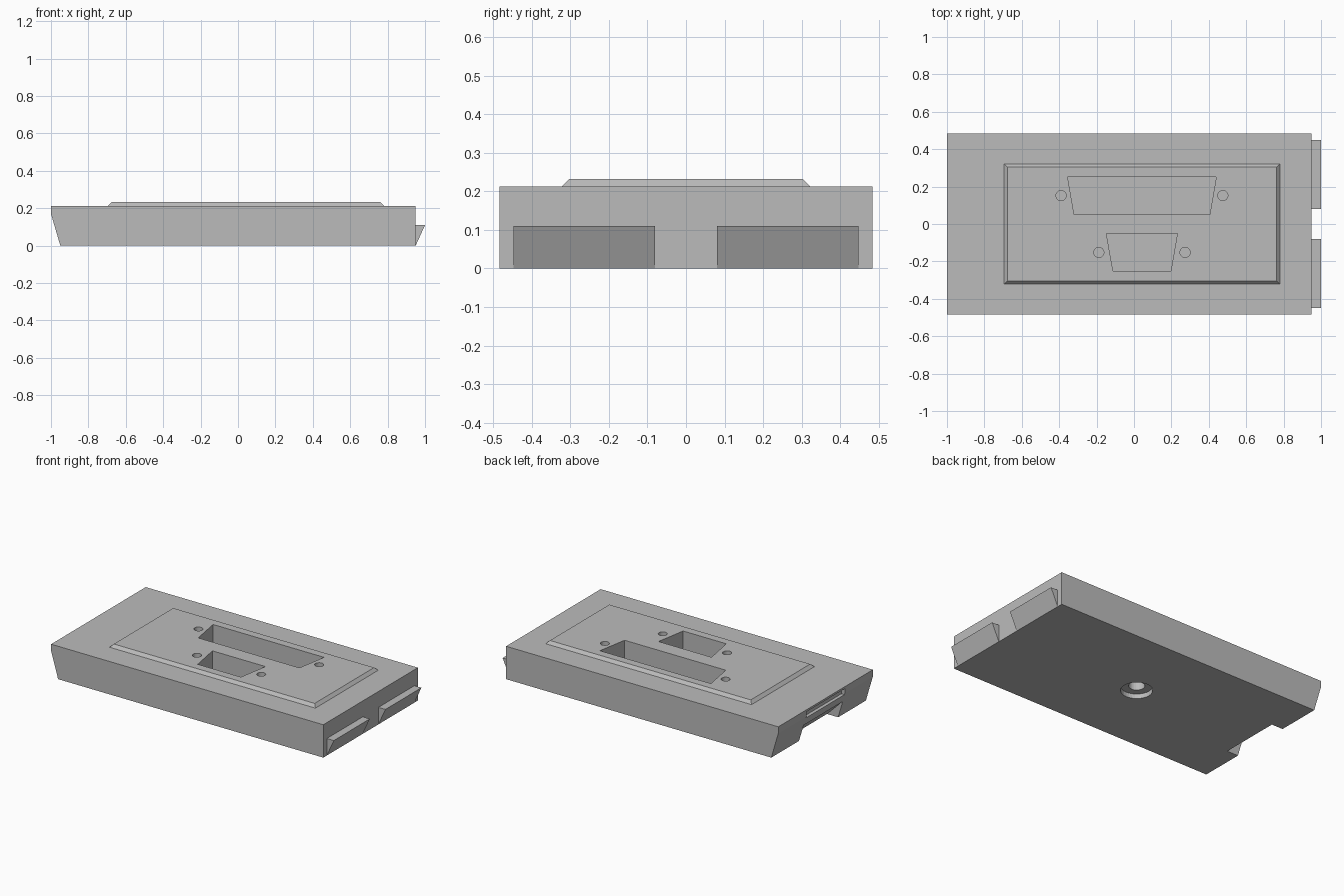
import bpy, bmesh, math
from mathutils import Vector

cube = bpy.data.objects.get("Cube")
if cube:
    bpy.data.objects.remove(cube, do_unlink=True)

grey = bpy.data.materials.new("plastic_grey")
grey.use_nodes = True
grey.diffuse_color = (0.5, 0.5, 0.5, 1)
grey.node_tree.nodes["Principled BSDF"].inputs["Base Color"].default_value = (0.5, 0.5, 0.5, 1)


def loft(name, lower, upper):
    """Closed solid between two matching outlines."""
    bm = bmesh.new()
    a = [bm.verts.new(p) for p in lower]
    b = [bm.verts.new(p) for p in upper]
    bm.faces.new(a[::-1])
    bm.faces.new(b)
    n = len(a)
    for i in range(n):
        j = (i + 1) % n
        bm.faces.new((a[i], a[j], b[j], b[i]))
    bmesh.ops.recalc_face_normals(bm, faces=bm.faces)
    mesh = bpy.data.meshes.new(name)
    bm.to_mesh(mesh)
    bm.free()
    mesh.materials.append(grey)
    obj = bpy.data.objects.new(name, mesh)
    bpy.context.collection.objects.link(obj)
    return obj


def along_y(name, outline, y0, y1):
    return loft(name, [(x, y0, z) for x, z in outline], [(x, y1, z) for x, z in outline])


def along_z(name, outline, z0, z1):
    return loft(name, [(x, y, z0) for x, y in outline], [(x, y, z1) for x, y in outline])


def circle(x, y, r, n=32):
    return [(x + r * math.cos(math.tau * i / n), y + r * math.sin(math.tau * i / n)) for i in range(n)]


def rect(x0, x1, y, z):
    return [(x0, -y, z), (x1, -y, z), (x1, y, z), (x0, y, z)]


def cut(targets, cutter):
    """Subtract the cutter, bake the result, discard the cutter."""
    for obj in targets:
        mod = obj.modifiers.new("cut", "BOOLEAN")
        mod.operation, mod.solver, mod.object = "DIFFERENCE", "EXACT", cutter
        bpy.context.view_layer.update()
        graph = bpy.context.evaluated_depsgraph_get()
        baked = bpy.data.meshes.new_from_object(obj.evaluated_get(graph))
        obj.modifiers.clear()
        obj.data = baked
    bpy.data.objects.remove(cutter, do_unlink=True)


TOP, FLOOR = 0.213, 0.05

# Main block with its undercut left end
body = along_y("body", [(-0.95, 0), (0.95, 0), (0.95, TOP), (-1, TOP), (-1, 0.17)], -0.484, 0.484)

# Raised panel with chamfered rim
panel = loft("raised_panel", rect(-0.695, 0.78, 0.322, TOP), rect(-0.677, 0.762, 0.304, 0.232))

# Connector openings
openings = [
    [(-0.355, 0.252), (-0.32, 0.05), (0.405, 0.05), (0.44, 0.252)],
    [(-0.148, -0.05), (-0.112, -0.252), (0.197, -0.252), (0.232, -0.05)],
]
for outline in openings:
    cut([body, panel], along_z("opening_cutter", outline, FLOOR, 0.3))

# Screw holes beside the openings
for x, y in [(-0.39, 0.152), (0.475, 0.152), (-0.188, -0.152), (0.273, -0.152)]:
    cut([body, panel], along_z("screw_cutter", circle(x, y, 0.027), FLOOR, 0.3))

# Counterbored hole underneath
cut([body], along_z("counterbore_cutter", circle(-0.02, 0, 0.093), -0.1, 0.03))
cut([body], along_z("bore_cutter", circle(-0.02, 0, 0.047), -0.1, 0.13))

# Wedge notch and shallow slot in the left end
cut([body], along_y("notch_cutter", [(-0.87, 0), (-0.98, 0.11), (-1.1, 0.11), (-1.1, -0.1), (-0.87, -0.1)], -0.2, 0.2))
cut([body], along_y("slot_cutter", [(-0.975, 0.16), (-0.975, 0.2), (-1.1, 0.2), (-1.1, 0.16)], -0.197, 0.197))

# Wedge tabs on the right end
for side, name in ((1, "back_tab"), (-1, "front_tab")):
    along_y(name, [(0.95, 0), (1, 0.11), (0.95, 0.11)], side * 0.08, side * 0.448)
